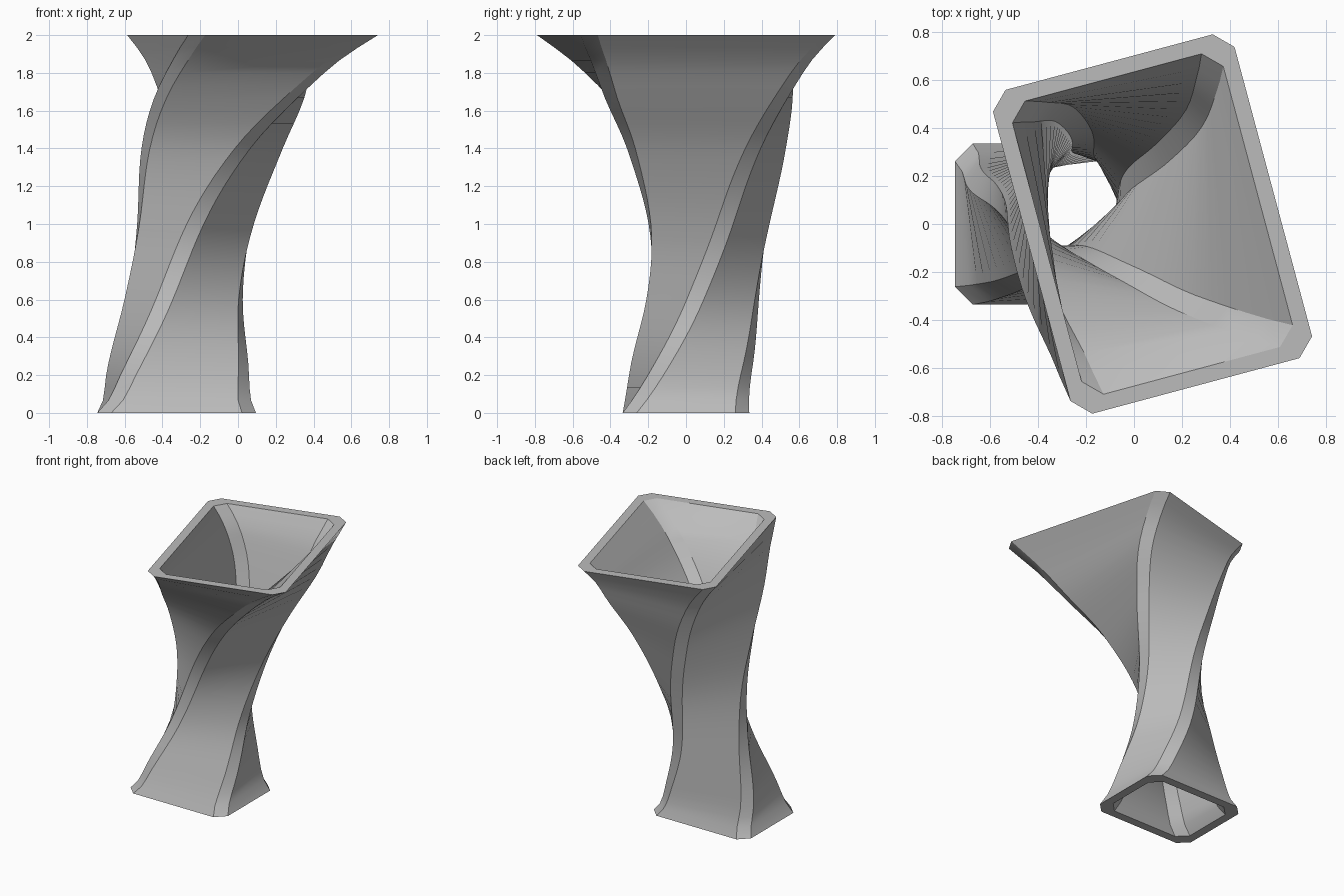
import bpy
import math

cube = bpy.data.objects.get("Cube")
if cube:
    bpy.data.objects.remove(cube, do_unlink=True)

RINGS = 30
HEIGHT = 2.0
TWIST = math.radians(105)
WALL = 0.066

# Section profile: height, half length, half width, centre x, centre y
PROFILE = [
    (0.0, 0.42, 0.335, -0.325, 0.0),
    (0.067, 0.378, 0.31, -0.323, 0.005),
    (0.2, 0.346, 0.278, -0.32, 0.022),
    (0.6, 0.27, 0.224, -0.288, 0.088),
    (1.0, 0.282, 0.222, -0.225, 0.122),
    (1.4, 0.369, 0.30, -0.137, 0.108),
    (1.7, 0.50, 0.39, -0.035, 0.062),
    (1.87, 0.593, 0.447, 0.025, 0.028),
    (2.0, 0.697, 0.52, 0.077, 0.0),
]


def slope(i, k):
    lo, hi = PROFILE[max(i - 1, 0)], PROFILE[min(i + 1, len(PROFILE) - 1)]
    return (hi[k] - lo[k]) / (hi[0] - lo[0])


def sample(z):
    """Smoothly interpolate the profile at height z."""
    i = max(j for j in range(len(PROFILE) - 1) if PROFILE[j][0] <= z)
    p, q = PROFILE[i], PROFILE[i + 1]
    h = q[0] - p[0]
    t = (z - p[0]) / h
    return [(2*t**3 - 3*t*t + 1) * p[k] + (3*t*t - 2*t**3) * q[k]
            + h * (t**3 - 2*t*t + t) * slope(i, k) + h * (t**3 - t*t) * slope(i + 1, k)
            for k in range(1, 5)]


def section(z, inset):
    """Chamfered rectangle, turned by its height."""
    a, b, cx, cy = sample(z)
    a, b = a - inset, b - inset
    c = 0.064 + 0.010 * (z - 1) ** 2
    corner = [(a, b - c), (a - c, b)]
    pts = []
    for sx, sy in ((1, 1), (-1, 1), (-1, -1), (1, -1)):
        pair = [(sx * x, sy * y) for x, y in corner]
        pts += pair if sx * sy > 0 else pair[::-1]
    angle = TWIST * z / HEIGHT
    co, si = math.cos(angle), math.sin(angle)
    return [(cx + x * co - y * si, cy + x * si + y * co, z) for x, y in pts]


# Outer skin goes up, inner skin comes back down; closing the loop makes both rims
heights = [HEIGHT * i / RINGS for i in range(RINGS + 1)]
loops = [section(z, 0.0) for z in heights] + [section(z, WALL) for z in reversed(heights)]
verts = [v for loop in loops for v in loop]
n = len(loops)
faces = []
for i in range(n):
    j = (i + 1) % n
    for k in range(8):
        m = (k + 1) % 8
        faces.append((i * 8 + k, i * 8 + m, j * 8 + m, j * 8 + k))

mesh = bpy.data.meshes.new("twisted_vase")
mesh.from_pydata(verts, [], faces)
vase = bpy.data.objects.new("twisted_vase", mesh)
bpy.context.collection.objects.link(vase)

# Plain grey finish
grey = bpy.data.materials.new("plain_grey")
grey.use_nodes = True
colour = (0.5, 0.5, 0.5, 1.0)
grey.diffuse_color = colour
grey.node_tree.nodes["Principled BSDF"].inputs["Base Color"].default_value = colour
mesh.materials.append(grey)

bpy.ops.object.select_all(action="DESELECT")
vase.select_set(True)
bpy.context.view_layer.objects.active = vase
bpy.ops.object.shade_smooth_by_angle(angle=math.radians(30))
